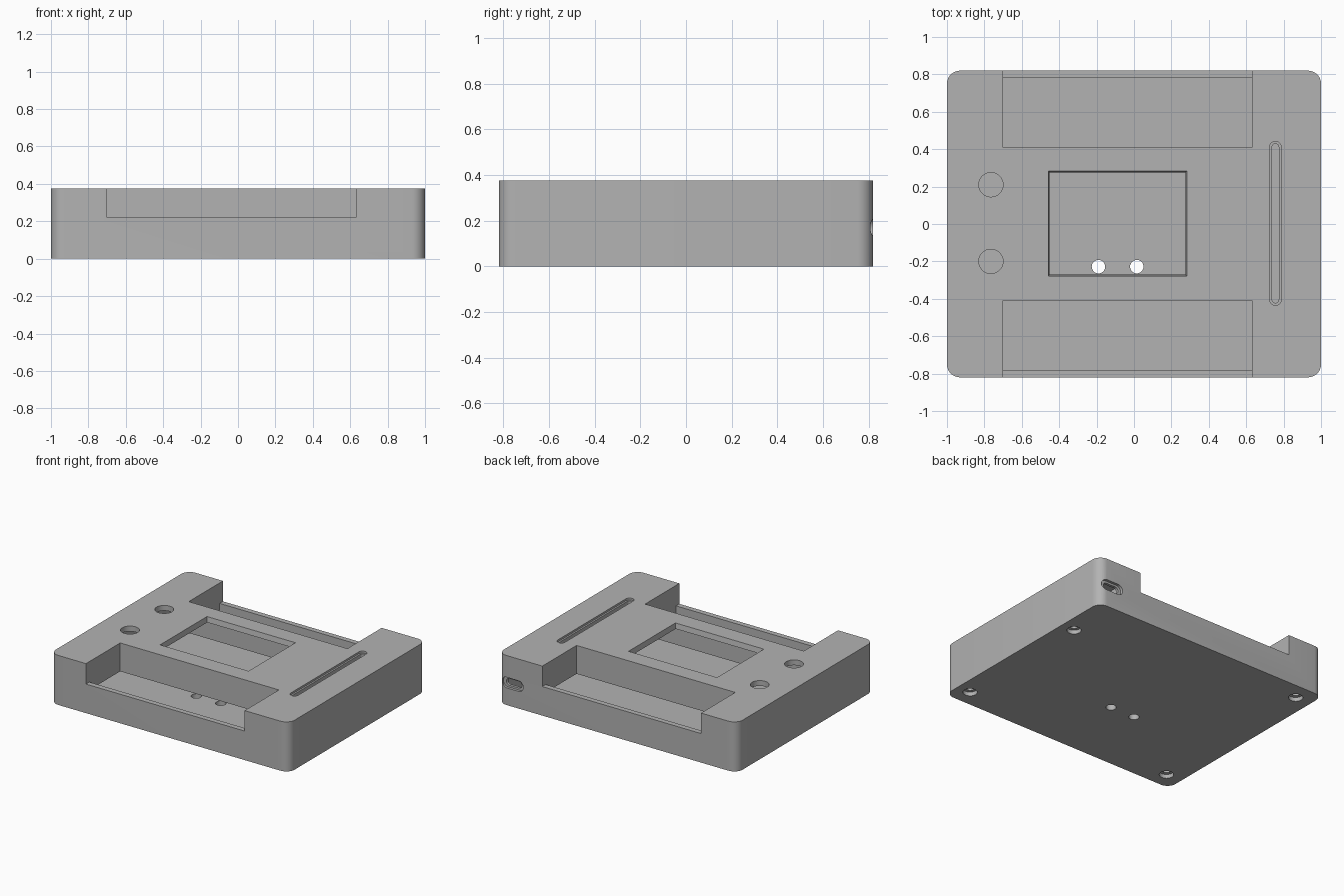
import bpy, bmesh, math

if "Cube" in bpy.data.objects:
    bpy.data.objects.remove(bpy.data.objects["Cube"], do_unlink=True)

HEIGHT, WALL = 0.375, 0.04
HALF_X, HALF_Y = 1.0, 0.82

grey = bpy.data.materials.new("plain grey")
grey.use_nodes = True
colour = (0.45, 0.45, 0.45, 1)
grey.diffuse_color = colour
grey.node_tree.nodes["Principled BSDF"].inputs["Base Color"].default_value = colour


def rounded(x0, x1, y0, y1, r, steps=8):
    """Outline of a rounded rectangle, counter-clockwise."""
    if r == 0:
        return [(x0, y0), (x1, y0), (x1, y1), (x0, y1)]
    centres = [(x1 - r, y1 - r), (x0 + r, y1 - r), (x0 + r, y0 + r), (x1 - r, y0 + r)]
    points = []
    for k, (cx, cy) in enumerate(centres):
        for i in range(steps + 1):
            a = math.pi / 2 * (k + i / steps)
            p = (cx + r * math.cos(a), cy + r * math.sin(a))
            if not points or math.dist(p, points[-1]) > 1e-5:
                points.append(p)
    if math.dist(points[0], points[-1]) < 1e-5:
        points.pop()
    return points


def loft(name, low, high, z0, z1, upright=False):
    """Solid between two outlines; upright turns its axis along y."""
    bm = bmesh.new()
    place = (lambda x, y, z: (x, z, y)) if upright else (lambda x, y, z: (x, y, z))
    rings = [[bm.verts.new(place(x, y, z)) for x, y in pts]
             for pts, z in ((low, z0), (high, z1))]
    n = len(low)
    for i in range(n):
        j = (i + 1) % n
        bm.faces.new((rings[0][i], rings[0][j], rings[1][j], rings[1][i]))
    bm.faces.new(rings[0][::-1])
    bm.faces.new(rings[1])
    bmesh.ops.recalc_face_normals(bm, faces=bm.faces)
    mesh = bpy.data.meshes.new(name)
    bm.to_mesh(mesh)
    bm.free()
    ob = bpy.data.objects.new(name, mesh)
    bpy.context.collection.objects.link(ob)
    mesh.materials.append(grey)
    return ob


def prism(name, x0, x1, y0, y1, z0, z1, r=0, **kw):
    pts = rounded(x0, x1, y0, y1, r)
    return loft(name, pts, pts, z0, z1, **kw)


def cylinder(name, x, y, r, z0, z1):
    return prism(name, x - r, x + r, y - r, y + r, z0, z1, r)


helpers = []


def combine(tool, operation):
    mod = case.modifiers.new(tool.name, "BOOLEAN")
    mod.operation, mod.solver, mod.object = operation, "EXACT", tool
    tool.hide_render = True
    helpers.append(tool)


def cut(tool):
    combine(tool, "DIFFERENCE")


def add(tool):
    combine(tool, "UNION")


# Hollow case
case = prism("enclosure_case", -HALF_X, HALF_X, -HALF_Y, HALF_Y, 0, HEIGHT, 0.07)
cut(prism("cavity", -HALF_X + WALL, HALF_X - WALL, -HALF_Y + WALL, HALF_Y - WALL,
          WALL, HEIGHT - WALL, 0.03))

# Front and back notches with hanging walls around them
for s in (-1, 1):
    def span(a, b):
        return sorted((s * a, s * b))
    add(prism("notch_surround", -0.74, 0.67, *span(0.37, 0.80), 0.16, 0.36))
    cut(prism("notch_well", -0.70, 0.63, *span(0.41, 0.78), 0.12, 0.5))
    cut(prism("notch_opening", -0.70, 0.63, *span(0.70, 0.9), 0.22, 0.5))

# Screw posts with counterbored blind holes underneath
for x, y in ((0.89, 0.42), (0.89, -0.69), (-0.87, 0.69), (-0.87, -0.69)):
    add(cylinder("screw_post", x, y, 0.08, 0.02, 0.35))
    cut(cylinder("screw_head_hole", x, y, 0.05, -0.1, 0.03))
    cut(cylinder("screw_hole", x, y, 0.026, -0.1, 0.2))

# Screen window with a bevelled rim
cut(loft("window", rounded(-0.445, 0.27, -0.265, 0.27, 0),
         rounded(-0.46, 0.285, -0.28, 0.285, 0), 0.3, HEIGHT + 0.01))

# Button holes and cable holes
for y in (-0.2, 0.21):
    cut(cylinder("button_hole", -0.765, y, 0.065, 0.3, 0.5))
for x in (-0.19, 0.015):
    cut(cylinder("floor_hole", x, -0.228, 0.036, -0.1, 0.1))

# Long slot with a stepped rim
cut(prism("slot_rim", 0.725, 0.787, -0.435, 0.442, HEIGHT - 0.015, 0.5, 0.031))
cut(prism("slot", 0.738, 0.774, -0.422, 0.429, 0.3, 0.5, 0.018))

# Recessed port in the back wall
cut(prism("port_recess", 0.79, 0.97, 0.13, 0.21, 0.80, 0.9, 0.04, upright=True))
cut(prism("port_hole", 0.815, 0.945, 0.145, 0.195, 0.7, 0.9, 0.025, upright=True))

# Bake the cuts and drop the helpers
graph = bpy.context.evaluated_depsgraph_get()
case.data = bpy.data.meshes.new_from_object(case.evaluated_get(graph))
case.modifiers.clear()
for tool in helpers:
    bpy.data.objects.remove(tool, do_unlink=True)
case.data.materials.clear()
case.data.materials.append(grey)
for face in case.data.polygons:
    face.material_index = 0

bpy.ops.object.select_all(action="DESELECT")
case.select_set(True)
bpy.context.view_layer.objects.active = case
bpy.ops.object.shade_smooth_by_angle(angle=math.radians(30))
